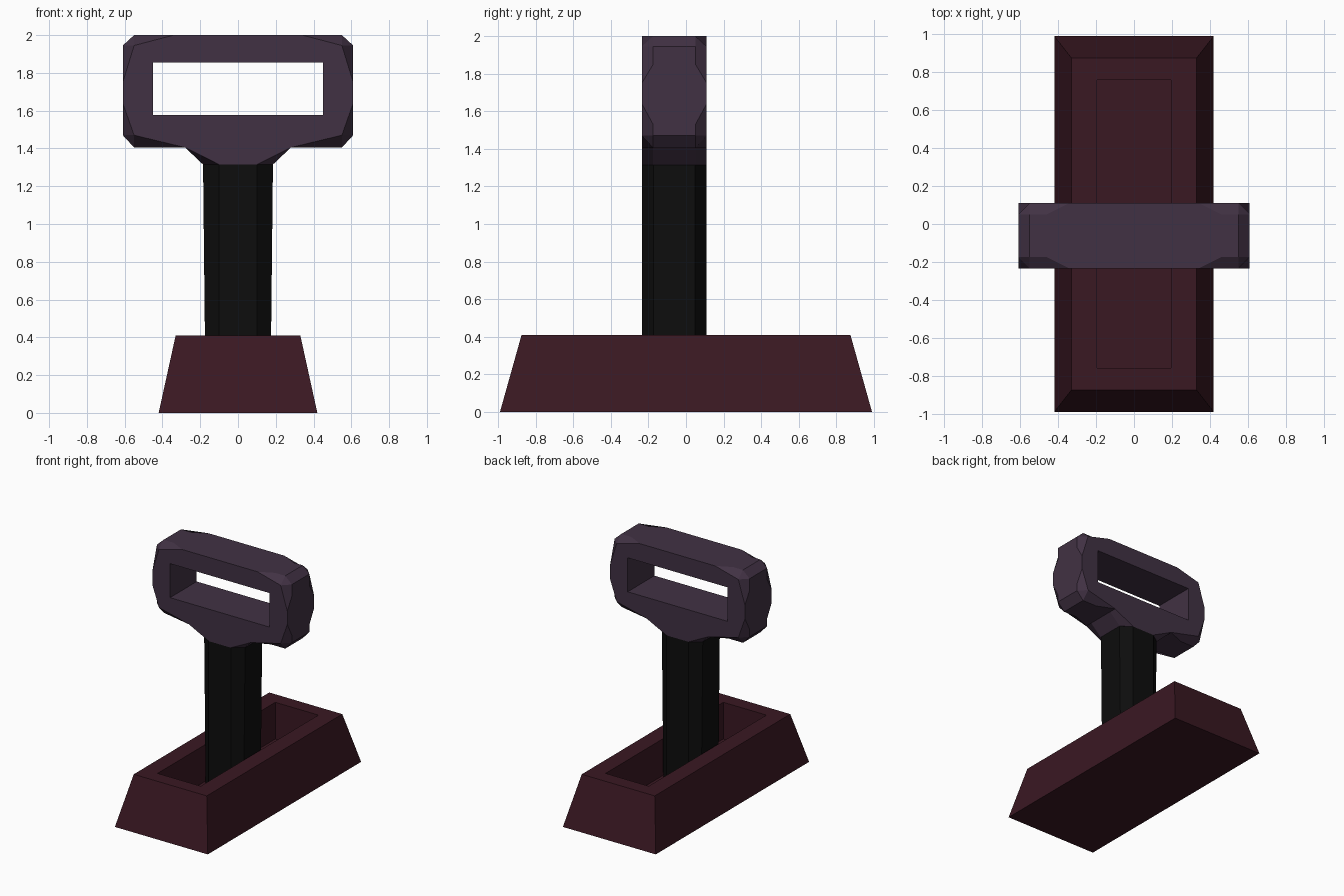
import bpy, bmesh

if "Cube" in bpy.data.objects:
    bpy.data.objects.remove(bpy.data.objects["Cube"])


def material(name, color):
    mat = bpy.data.materials.new(name)
    mat.diffuse_color = (*color, 1)
    mat.use_nodes = True
    mat.node_tree.nodes["Principled BSDF"].inputs["Base Color"].default_value = mat.diffuse_color
    return mat


def loft(name, rings, mat=None):
    """Skin a stack of equal-length point rings and cap both ends."""
    bm = bmesh.new()
    loops = [[bm.verts.new(p) for p in ring] for ring in rings]
    n = len(rings[0])
    for a, b in zip(loops, loops[1:]):
        for i in range(n):
            j = (i + 1) % n
            bm.faces.new((a[i], a[j], b[j], b[i]))
    bm.faces.new(loops[0][::-1])
    bm.faces.new(loops[-1])
    bmesh.ops.remove_doubles(bm, verts=bm.verts, dist=0.0005)
    bmesh.ops.recalc_face_normals(bm, faces=bm.faces)
    mesh = bpy.data.meshes.new(name)
    bm.to_mesh(mesh)
    bm.free()
    obj = bpy.data.objects.new(name, mesh)
    bpy.context.collection.objects.link(obj)
    if mat:
        mesh.materials.append(mat)
    return obj


def rect(x, y, z):
    return [(-x, -y, z), (x, -y, z), (x, y, z), (-x, y, z)]


def octagon(x, z):
    quarter = [(x, 0.11), (0.1, HALF)]
    pts = quarter + [(-a, b) for a, b in quarter[::-1]]
    pts += [(-a, -b) for a, b in pts]
    return [(a, b + CY, z) for a, b in pts]


def mirrored(half, y):
    pts = half + [(-x, z) for x, z in half[::-1]]
    return [(x, y, z) for x, z in pts]


CY, HALF, INNER = -0.0625, 0.1725, 0.1125   # lever centre and half depths
maroon = material("maroon", (0.042, 0.009, 0.016))
black = material("black", (0.004, 0.004, 0.004))
purple = material("purple", (0.053, 0.031, 0.057))

# Tapered base with a long slot sunk into its top
loft("base", [rect(0.42, 0.99, 0), rect(0.33, 0.875, 0.41),
              rect(0.195, 0.76, 0.41), rect(0.195, 0.76, 0.11)], maroon)

# Octagonal shaft, slightly wider at the top
loft("shaft", [octagon(0.172, 0.11), octagon(0.185, 1.315)], black)

# Faceted handle: full outline in the middle, chamfered outline at front and back
middle = [(0.46, 2), (0.55, 2), (0.61, 1.945), (0.61, 1.85), (0.61, 1.53),
          (0.61, 1.47), (0.55, 1.405), (0.42, 1.405), (0.28, 1.405), (0.185, 1.315)]
face = [(0.34, 2), (0.55, 1.945), (0.55, 1.945), (0.61, 1.75), (0.61, 1.64),
        (0.55, 1.47), (0.55, 1.47), (0.28, 1.405), (0.28, 1.405), (0.1, 1.315)]
handle = loft("handle", [mirrored(face, CY - HALF), mirrored(middle, CY - INNER),
                         mirrored(middle, CY + INNER), mirrored(face, CY + HALF)], purple)

# Grip opening through the handle
window = [(0.45, 1.855), (0.45, 1.577)]
cutter = loft("grip_cutter", [mirrored(window, -0.5), mirrored(window, 0.5)], purple)
cutter.hide_render = True
cutter.display_type = 'WIRE'
cut = handle.modifiers.new("grip_opening", 'BOOLEAN')
cut.operation = 'DIFFERENCE'
cut.solver = 'EXACT'
cut.object = cutter
